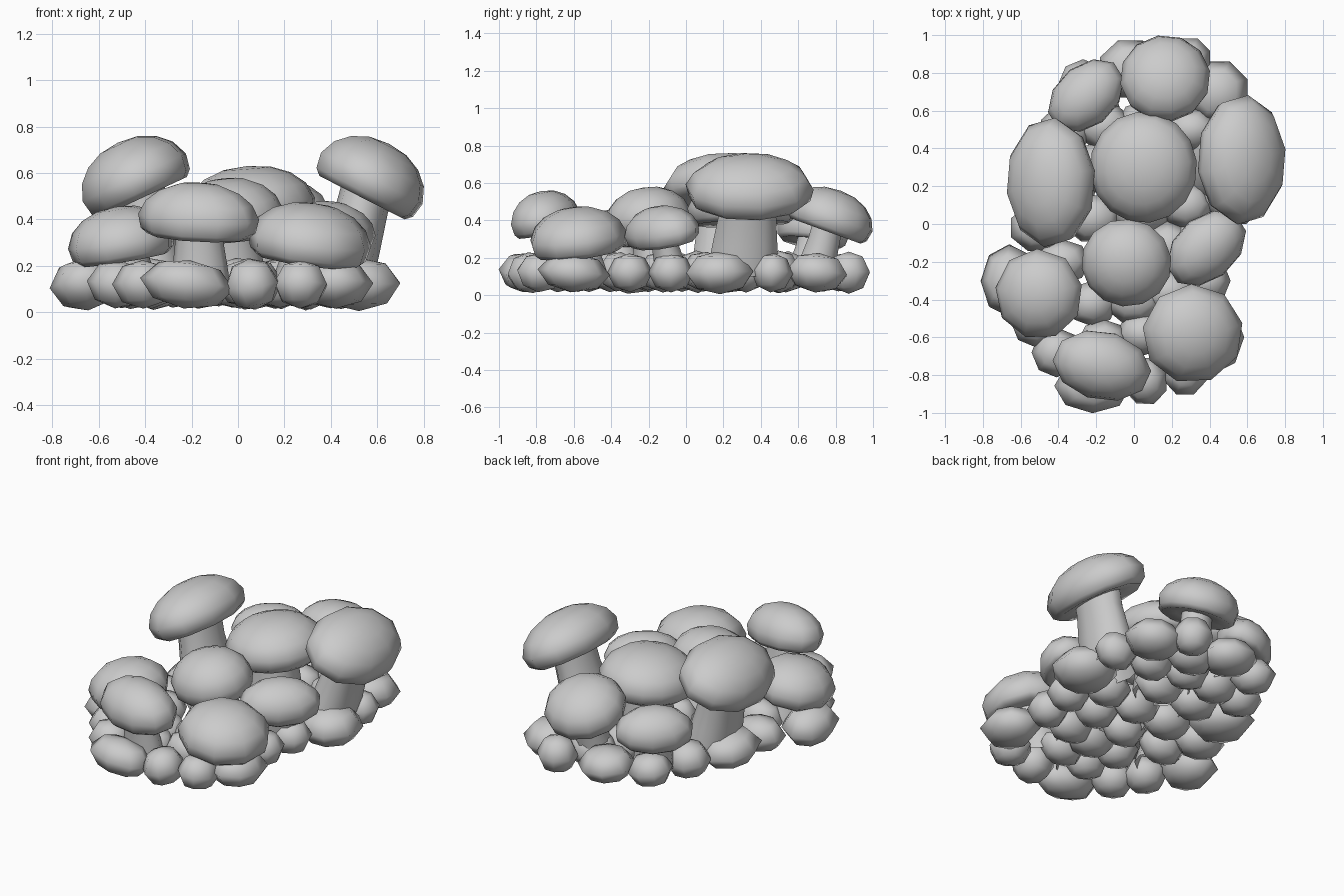
import bpy, bmesh, math, random
from mathutils import Matrix, Vector

if "Cube" in bpy.data.objects:
    bpy.data.objects.remove(bpy.data.objects["Cube"])

random.seed(4)


def make_object(name, bm, angle):
    me = bpy.data.meshes.new(name)
    bm.to_mesh(me)
    bm.free()
    ob = bpy.data.objects.new(name, me)
    bpy.context.collection.objects.link(ob)
    bpy.ops.object.select_all(action='DESELECT')
    ob.select_set(True)
    bpy.context.view_layer.objects.active = ob
    bpy.ops.object.shade_smooth_by_angle(angle=math.radians(angle))
    return ob


def lathe(profile, sides, phase=0.0):
    """Spin a (radius, height) profile listed from top to bottom."""
    bm = bmesh.new()
    rings = []
    for r, z in profile:
        if r == 0:
            rings.append([bm.verts.new((0, 0, z))] * sides)
        else:
            rings.append([bm.verts.new((r * math.cos(phase + math.tau * i / sides),
                                        r * math.sin(phase + math.tau * i / sides), z))
                          for i in range(sides)])
    for a, b in zip(rings, rings[1:]):
        for i in range(sides):
            j = (i + 1) % sides
            bm.faces.new(list(dict.fromkeys((a[i], b[i], b[j], a[j]))))
    bm.normal_update()
    return bm


# Mushroom cap: domed top, rolled rim, almost flat underside
CAP = [(0, 1), (0.36, 0.96), (0.66, 0.83), (0.88, 0.63), (1.0, 0.36),
       (0.95, 0.1), (0.84, 0.0), (0.5, 0.05), (0, 0.1)]


def mushroom(name, x, y, top, rx, ry, h, tilt, toward, turn, sides, foot, sr):
    bm = lathe(CAP, sides, math.pi / sides * 0.6)
    d = math.radians(toward)
    axis = Vector((-math.sin(d), math.cos(d), 0))
    tilt_m = Matrix.Rotation(math.radians(tilt), 4, axis)
    bm.transform(tilt_m @ Matrix.Rotation(math.radians(turn), 4, 'Z')
                 @ Matrix.Diagonal((rx, ry, h, 1)))
    # place the cap by its footprint centre and its top height
    lo = [min(v.co[k] for v in bm.verts) for k in range(3)]
    hi = [max(v.co[k] for v in bm.verts) for k in range(3)]
    shift = Vector((x - (lo[0] + hi[0]) / 2, y - (lo[1] + hi[1]) / 2, top - hi[2]))
    bm.transform(Matrix.Translation(shift))
    make_object(name + "_cap", bm, 60)
    # stem: flared open tube leaning from its foot up into the cap
    up = shift + tilt_m @ Vector((0, 0, h * 0.3))
    low = Vector((foot[0], foot[1], 0.1))
    st = lathe([(0.92, 1), (0.9, 0.7), (1.02, 0.35), (1.12, 0)], 10)
    for v in st.verts:
        c = low.lerp(up, v.co.z)
        v.co = Vector((c.x + v.co.x * sr * min(1, rx / ry),
                       c.y + v.co.y * sr * min(1, ry / rx), c.z))
    make_object(name + "_stem", st, 60)


# name, x, y, top z, radii, height, tilt, tilt heading, turn, sides, foot, stem radius
mushroom("back", 0.165, 0.77, 0.58, 0.24, 0.24, 0.23, 20, 90, 0, 12, (0.15, 0.68), 0.10)
mushroom("center_back", 0.05, 0.30, 0.63, 0.285, 0.295, 0.25, 5, 200, 0, 16, (0.05, 0.3), 0.15)
mushroom("center_front", -0.04, -0.205, 0.58, 0.24, 0.235, 0.25, 10, 240, 0, 14, (-0.01, -0.13), 0.13)
mushroom("tall_left", -0.44, 0.22, 0.76, 0.25, 0.345, 0.26, 25, 180, 0, 10, (-0.34, 0.22), 0.18)
mushroom("tall_right", 0.57, 0.34, 0.76, 0.25, 0.345, 0.26, 27, 0, 0, 10, (0.43, 0.30), 0.18)
mushroom("front", -0.17, -0.75, 0.56, 0.265, 0.185, 0.23, 10, 280, -14, 10, (-0.16, -0.71), 0.115)
mushroom("front_right", 0.31, -0.575, 0.475, 0.27, 0.265, 0.25, 10, 320, 0, 9, (0.28, -0.55), 0.13)
mushroom("front_left", -0.505, -0.365, 0.46, 0.235, 0.24, 0.23, 10, 200, 0, 9, (-0.46, -0.34), 0.12)
mushroom("mid_right", 0.385, -0.13, 0.48, 0.24, 0.17, 0.20, 16, 310, 42, 10, (0.33, -0.07), 0.12)
mushroom("back_left", -0.255, 0.68, 0.48, 0.23, 0.165, 0.20, 16, 130, 42, 10, (-0.21, 0.62), 0.12)

# Bed of pebbles: outer ring, then the filling (x, y, radius x, radius y)
RING = [(-0.02, 0.82, .17, .16), (0.29, 0.87, .12, .12), (0.44, 0.70, .17, .17),
        (-0.27, 0.74, .13, .13), (-0.36, 0.50, .14, .13), (-0.46, 0.23, .18, .20),
        (-0.50, -0.02, .16, .13), (-0.66, -0.30, .15, .19), (-0.52, -0.52, .13, .13),
        (-0.41, -0.68, .13, .13), (-0.22, -0.86, .20, .14), (0.06, -0.83, .12, .13),
        (0.27, -0.78, .12, .13), (0.42, -0.60, .16, .19), (0.39, -0.30, .12, .12),
        (0.42, -0.08, .13, .12), (0.52, 0.18, .19, .19), (0.52, 0.46, .13, .11)]
FILL = [(-0.16, -0.62), (0.05, -0.58), (-0.22, -0.42), (0.0, -0.4), (0.18, -0.36), (-0.38, -0.2),
        (-0.09, -0.2), (0.18, -0.12), (-0.22, 0.03), (0.04, 0.06), (0.28, 0.1), (-0.2, 0.3),
        (0.08, 0.32), (-0.16, 0.52), (0.3, 0.5), (0.06, 0.54), (0.16, 0.7)]
pebbles = [(x, y, a, b, 0.12) for x, y, a, b in RING]
pebbles += [(x, y, random.uniform(.13, .16), random.uniform(.11, .135), 0.125) for x, y in FILL]
# chunky faceted stone: wide belt with blunt top and bottom
STONE = [(0, 1), (0.66, 0.76), (1.0, 0.02), (0.68, -0.72), (0, -1)]
for i, (x, y, a, b, z) in enumerate(pebbles):
    bm = lathe(STONE, 8, random.choice((0, math.pi / 8)))
    h = random.uniform(0.10, 0.115)
    bm.transform(Matrix.Translation((x, y, z))
                 @ Matrix.Rotation(random.uniform(-.14, .14), 4, 'X')
                 @ Matrix.Rotation(random.uniform(-.14, .14), 4, 'Y')
                 @ Matrix.Diagonal((a * 1.02, b * 1.02, h, 1)))
    make_object("pebble_%02d" % i, bm, 100)
